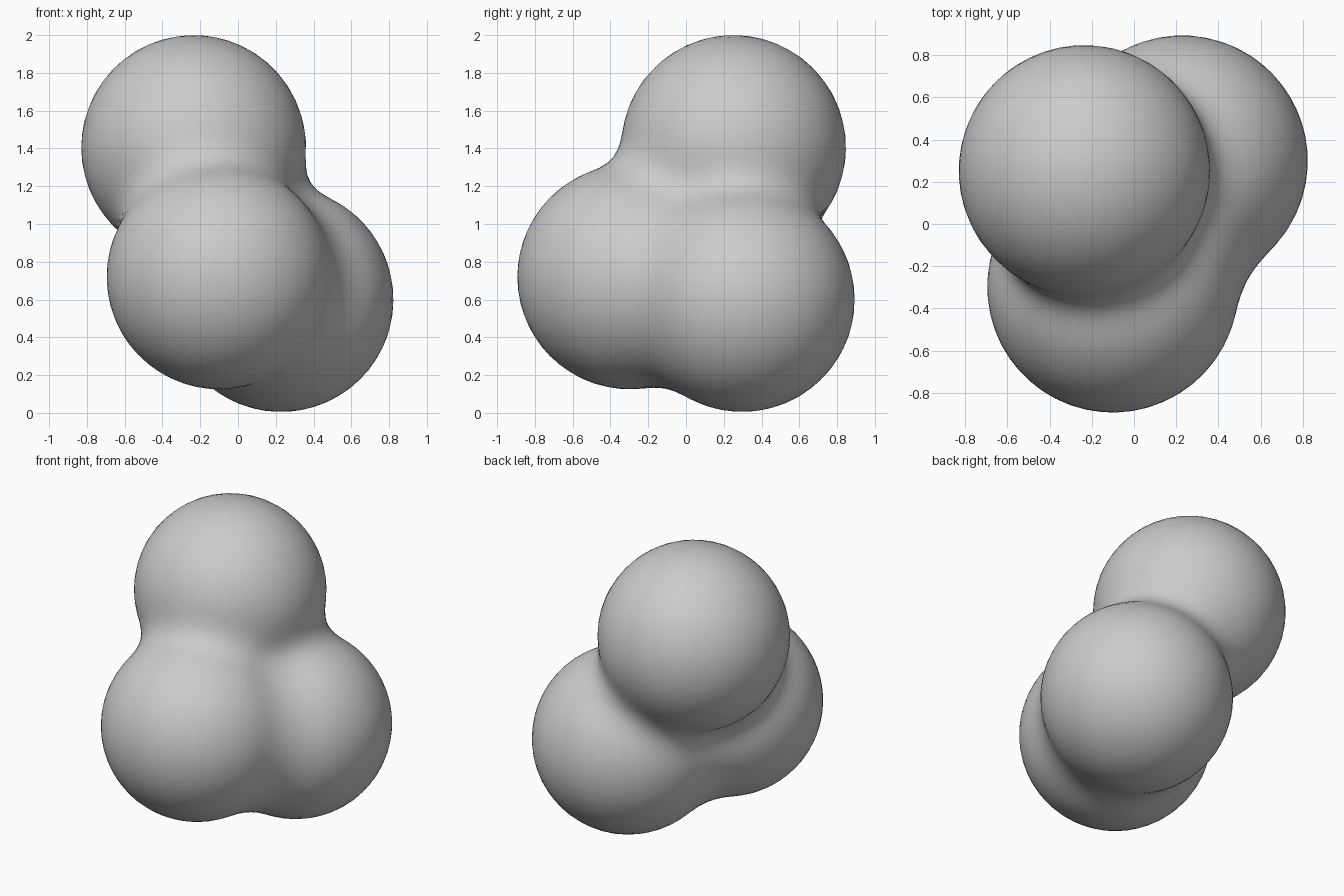
import bpy, bmesh
from mathutils import Vector

if "Cube" in bpy.data.objects:
    bpy.data.objects.remove(bpy.data.objects["Cube"])

# Three equal balls that melt into one another
BALLS = [Vector((-0.235, 0.252, 1.405)),   # upper ball
         Vector((-0.10, -0.298, 0.72)),    # front ball
         Vector((0.228, 0.298, 0.60))]     # rear right ball
RADIUS = 0.595
STIFFNESS = 6.5
LEVEL = 0.6
REACH2 = RADIUS ** 2 / (1 - (LEVEL / STIFFNESS) ** (1 / 3))


def field(p):
    return sum(STIFFNESS * max(0.0, 1 - (p - c).length_squared / REACH2) ** 3
               for c in BALLS)


def surface_point(origin, direction):
    """Outermost point of the blended surface along a ray."""
    far = 1.8
    while far > 0.05 and field(origin + direction * far) < LEVEL:
        far -= 0.02
    near, far = far, far + 0.02
    for _ in range(16):
        mid = (near + far) / 2
        if field(origin + direction * mid) > LEVEL:
            near = mid
        else:
            far = mid
    return origin + direction * near


# Blob body: a sphere pushed out from the shared centre to the blended surface
centre = sum(BALLS, Vector()) / 3
bm = bmesh.new()
bmesh.ops.create_icosphere(bm, subdivisions=5, radius=1)
for v in bm.verts:
    v.co = surface_point(centre, v.co.normalized())
for f in bm.faces:
    f.smooth = True
bmesh.ops.recalc_face_normals(bm, faces=bm.faces)

mesh = bpy.data.meshes.new("blended_balls")
bm.to_mesh(mesh)
bm.free()
body = bpy.data.objects.new("blended_balls", mesh)
bpy.context.collection.objects.link(body)
